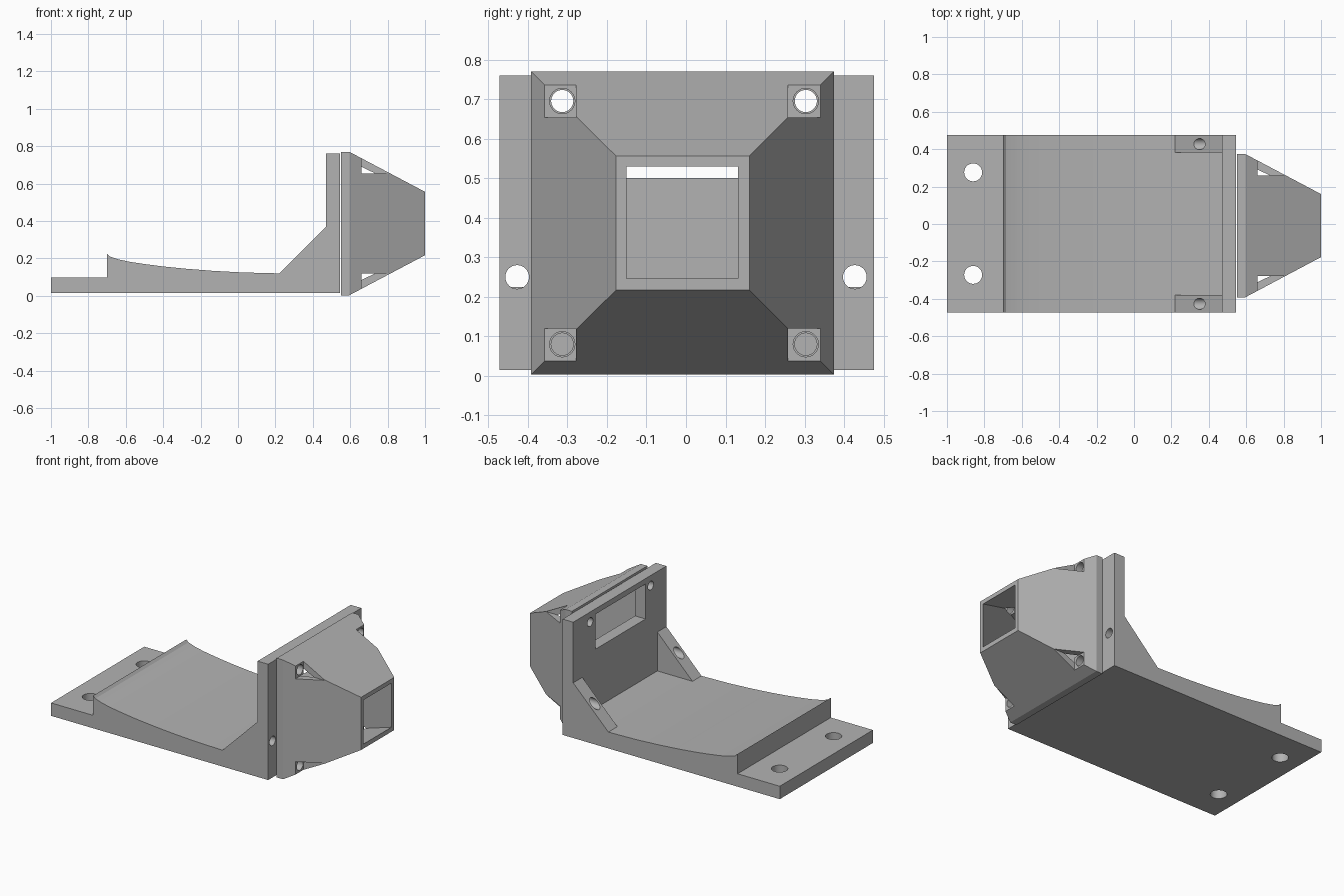
import bpy, bmesh, math
from mathutils import Matrix, Vector

cube = bpy.data.objects.get("Cube")
if cube:
    bpy.data.objects.remove(cube, do_unlink=True)

grey = bpy.data.materials.new("plain_grey")
grey.use_nodes = True
COLOUR = (0.45, 0.45, 0.45, 1)
grey.diffuse_color = COLOUR
grey.node_tree.nodes["Principled BSDF"].inputs["Base Color"].default_value = COLOUR


def finish(bm, name):
    bmesh.ops.recalc_face_normals(bm, faces=bm.faces)
    mesh = bpy.data.meshes.new(name)
    bm.to_mesh(mesh)
    bm.free()
    mesh.materials.append(grey)
    ob = bpy.data.objects.new(name, mesh)
    bpy.context.collection.objects.link(ob)
    return ob


def extrude_profile(name, points, y0, y1):
    bm = bmesh.new()
    face = bm.faces.new([bm.verts.new((x, y0, z)) for x, z in points])
    new = bmesh.ops.extrude_face_region(bm, geom=[face])["geom"]
    verts = [g for g in new if isinstance(g, bmesh.types.BMVert)]
    bmesh.ops.translate(bm, verts=verts, vec=(0, y1 - y0, 0))
    return finish(bm, name)


def loft(name, sections):
    """Rectangles (x, y0, y1, z0, z1) joined along x into a closed solid."""
    bm = bmesh.new()
    rings = [[bm.verts.new((x, y, z)) for y, z in ((a, c), (b, c), (b, d), (a, d))]
             for x, a, b, c, d in sections]
    for r, s in zip(rings, rings[1:]):
        for i in range(4):
            j = (i + 1) % 4
            bm.faces.new((r[i], r[j], s[j], s[i]))
    bm.faces.new(rings[0])
    bm.faces.new(rings[-1])
    return finish(bm, name)


def box(name, x, y, z):
    return loft(name, [(x[0], *y, *z), (x[1], *y, *z)])


def rod(centre, radius, length, axis):
    bm = bmesh.new()
    turn = Vector((0, 0, 1)).rotation_difference(Vector(axis)).to_matrix().to_4x4()
    bmesh.ops.create_cone(bm, cap_ends=True, segments=32, radius1=radius, radius2=radius,
                          depth=length, matrix=Matrix.Translation(centre) @ turn)
    return finish(bm, "hole_cutter")


def combine(target, tool, operation):
    tool.hide_render = True
    mod = target.modifiers.new("combine", "BOOLEAN")
    mod.operation, mod.object, mod.solver = operation, tool, "EXACT"
    bpy.context.view_layer.objects.active = target
    bpy.ops.object.modifier_apply(modifier=mod.name)
    bpy.data.objects.remove(tool, do_unlink=True)


X, Z = (1, 0, 0), (0, 0, 1)
SCREW_Y, SCREW_Z = (-0.313, 0.303), (0.08, 0.695)

# Bracket: mounting tongue, dished floor and upright wall in one profile
dish = [(-0.7, 0.225), (-0.685, 0.21), (-0.64, 0.195), (-0.58, 0.182), (-0.5, 0.17),
        (-0.4, 0.157), (-0.28, 0.145), (-0.14, 0.134), (0.02, 0.125), (0.22, 0.12)]
bracket = extrude_profile("bracket", [(-1, 0.015), (-1, 0.098), (-0.7, 0.098)] + dish +
                          [(0.47, 0.12), (0.47, 0.76), (0.545, 0.76), (0.545, 0.015)],
                          -0.472, 0.475)

# Corner gussets
for y0, y1 in ((-0.472, -0.38), (0.383, 0.475)):
    gusset = extrude_profile("gusset", [(0.22, 0.12), (0.47, 0.37), (0.5, 0.37),
                                        (0.5, 0.06), (0.22, 0.06)], y0, y1)
    combine(bracket, gusset, "UNION")

# Wall window and bracket holes
combine(bracket, box("window_cutter", (0.4, 0.6), (-0.26, 0.25), (0.5, 0.725)), "DIFFERENCE")
for y in (-0.272, 0.276):
    combine(bracket, rod((-0.86, y, 0.05), 0.048, 0.3, Z), "DIFFERENCE")
for y in (-0.427, 0.427):
    combine(bracket, rod((0.45, y, 0.25), 0.03, 0.6, X), "DIFFERENCE")
for y in SCREW_Y:
    for z in SCREW_Z:
        combine(bracket, rod((0.52, y, z), 0.028, 0.15, X), "DIFFERENCE")

# Hood: square flange tapering to a small outlet
hood = loft("hood", [(0.55, -0.392, 0.374, 0.003, 0.77),
                     (0.595, -0.392, 0.374, 0.003, 0.77),
                     (1.0, -0.177, 0.16, 0.217, 0.556)])

# Hollow inside, keeping solid screw pads in the four corners
cavity = loft("cavity_cutter", [(0.5, -0.386, 0.366, 0.009, 0.765),
                                (1.0, -0.151, 0.132, 0.246, 0.529),
                                (1.05, -0.151, 0.132, 0.246, 0.529)])
corners = [(y, z) for y in ((-0.5, -0.278), (0.258, 0.5)) for z in ((-0.1, 0.12), (0.653, 0.9))]
for y, z in corners:
    combine(cavity, box("pad", (0.4, 0.69), y, z), "DIFFERENCE")
combine(hood, cavity, "DIFFERENCE")

# Screw pockets and screw holes through the pads
for y, z in corners:
    combine(hood, box("pocket_cutter", (0.66, 0.95), y, z), "DIFFERENCE")
for y in SCREW_Y:
    for z in SCREW_Z:
        combine(hood, rod((0.6, y, z), 0.032, 0.2, X), "DIFFERENCE")

# Smooth the round holes and the dish, keep hard edges
for ob in (bracket, hood):
    bpy.ops.object.select_all(action="DESELECT")
    ob.select_set(True)
    bpy.context.view_layer.objects.active = ob
    bpy.ops.object.shade_smooth_by_angle(angle=math.radians(25))
